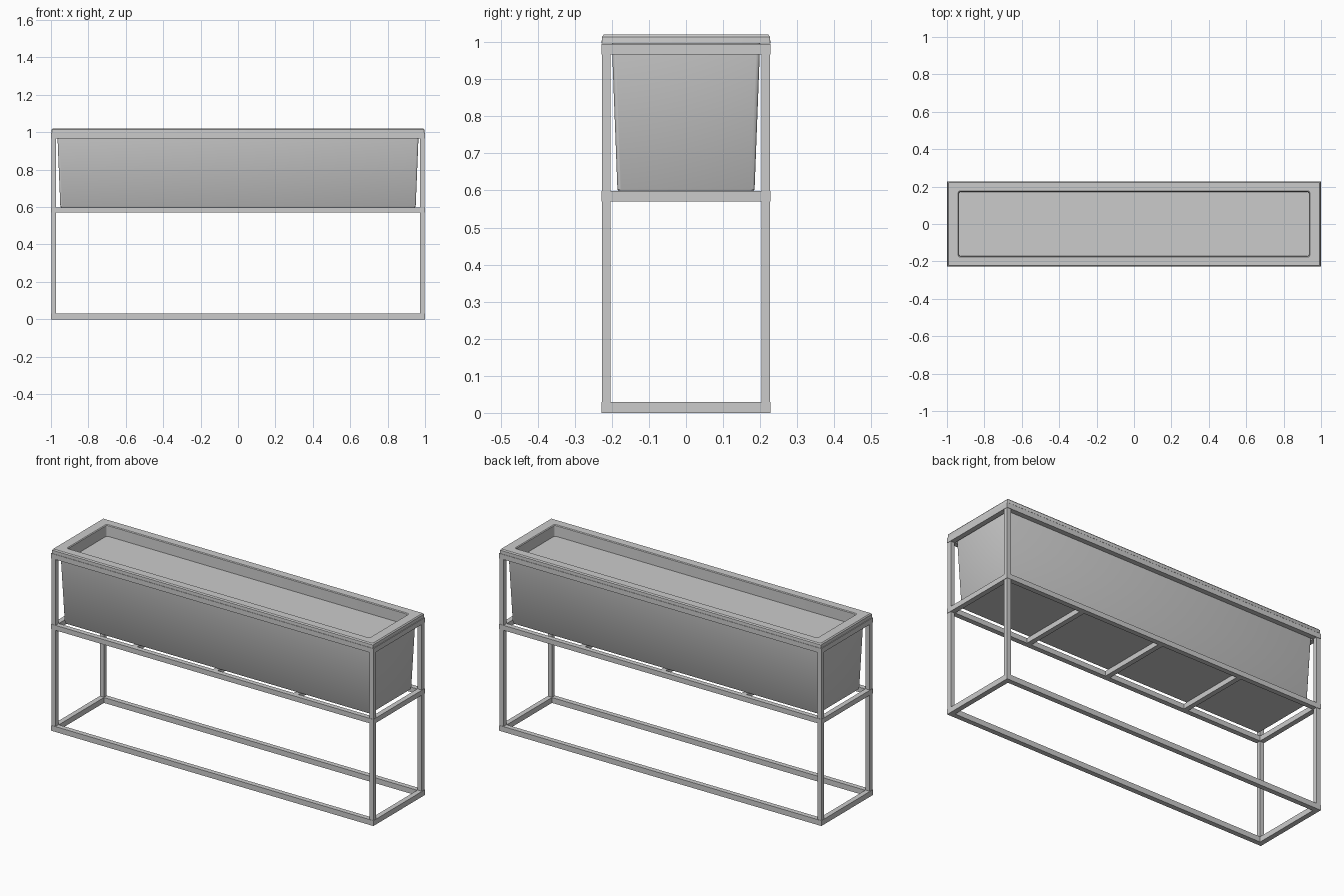
import bpy, bmesh, math

if "Cube" in bpy.data.objects:
    bpy.data.objects.remove(bpy.data.objects["Cube"])


def finish(bm, name):
    bmesh.ops.recalc_face_normals(bm, faces=bm.faces)
    mesh = bpy.data.meshes.new(name)
    bm.to_mesh(mesh)
    bm.free()
    obj = bpy.data.objects.new(name, mesh)
    bpy.context.collection.objects.link(obj)
    return obj


def box(name, x, y, z):
    """Box from (min, max) ranges."""
    bm = bmesh.new()
    bmesh.ops.create_cube(bm, size=1)
    for v in bm.verts:
        v.co = [r[0] + (c + 0.5) * (r[1] - r[0]) for c, r in zip(v.co, (x, y, z))]
    return finish(bm, name)


def ring(name, hx, hy, t, z0, z1):
    """Rectangular frame of square bar with outer half sizes hx, hy."""
    bm = bmesh.new()
    loops = []
    for inset, z in ((0, z0), (0, z1), (t, z1), (t, z0)):
        loops.append([bm.verts.new((sx * (hx - inset), sy * (hy - inset), z))
                      for sx, sy in ((1, 1), (-1, 1), (-1, -1), (1, -1))])
    for k in range(4):
        a, b = loops[k], loops[(k + 1) % 4]
        for i in range(4):
            j = (i + 1) % 4
            bm.faces.new((a[i], a[j], b[j], b[i]))
    return finish(bm, name)


def rounded_loop(bm, hx, hy, r, z, seg=3):
    verts = []
    for q, (sx, sy) in enumerate(((1, 1), (-1, 1), (-1, -1), (1, -1))):
        for i in range(seg + 1):
            a = math.pi / 2 * (q + i / seg)
            verts.append(bm.verts.new((sx * (hx - r) + r * math.cos(a),
                                       sy * (hy - r) + r * math.sin(a), z)))
    return verts


# stand: three rings of square bar
X, Y, T = 1.0, 0.228, 0.028
ring("bottom_frame", X, Y, T, 0.0, 0.03)
ring("middle_frame", X, Y, T, 0.57, 0.598)
ring("top_frame", X, Y, T, 0.967, 0.995)

# corner posts between the rings
for sx, ex in ((-1, "left"), (1, "right")):
    for sy, ey in ((-1, "front"), (1, "back")):
        for part, z in (("lower", (0.03, 0.57)), ("upper", (0.598, 0.967))):
            box(f"{part}_post_{ey}_{ex}", sorted((sx * 0.998, sx * 0.973)),
                sorted((sy * 0.226, sy * 0.203)), z)

# cross bars under the planter
for i, x in enumerate((-0.5, 0.0, 0.5)):
    box(f"cross_bar_{i + 1}", (x - 0.014, x + 0.014), (-Y + T, Y - T), (0.57, 0.598))

# tapered planter with overhanging lip and recessed top surface
bm = bmesh.new()
profile = [  # half x, half y, corner radius, z
    (0.947, 0.182, 0.008, 0.599), (0.950, 0.185, 0.010, 0.603),
    (0.966, 0.200, 0.010, 0.996), (0.997, 0.2275, 0.003, 0.996),
    (0.996, 0.2270, 0.003, 1.014), (0.991, 0.2220, 0.003, 1.020),
    (0.940, 0.1770, 0.010, 1.020), (0.936, 0.1730, 0.010, 1.016),
    (0.935, 0.1720, 0.010, 0.957)]
loops = [rounded_loop(bm, *p) for p in profile]
for a, b in zip(loops, loops[1:]):
    for i in range(len(a)):
        j = (i + 1) % len(a)
        bm.faces.new((a[i], a[j], b[j], b[i]))
bm.faces.new(loops[0])
bm.faces.new(loops[-1])
planter = finish(bm, "planter_box")
bpy.context.view_layer.objects.active = planter
planter.select_set(True)
bpy.ops.object.shade_smooth_by_angle(angle=math.radians(35))
